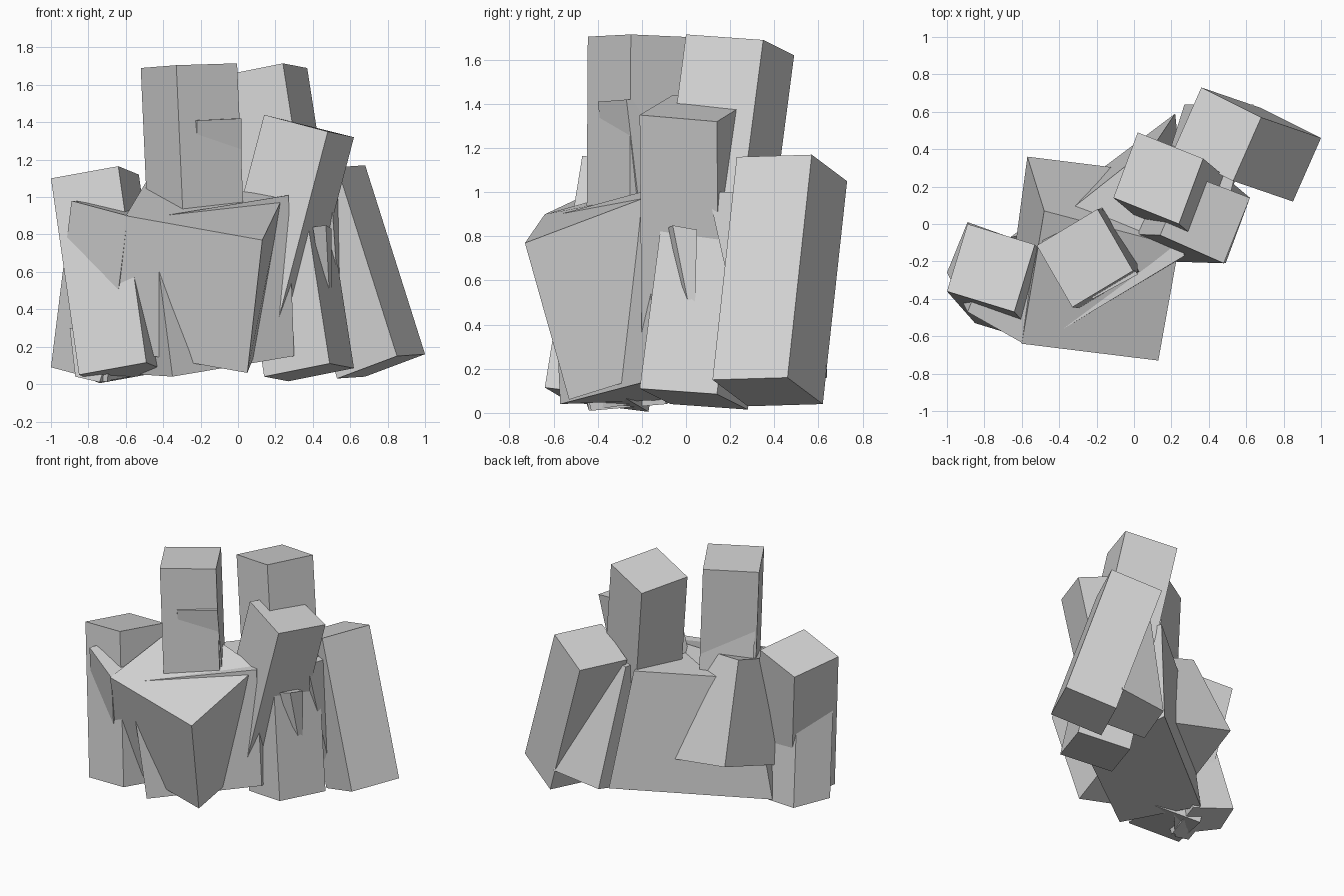
import bpy
import bmesh
from mathutils import Vector

stone = bpy.data.materials.new("grey stone")
stone.diffuse_color = (0.67, 0.67, 0.67, 1)


def block(name, top, shift=None, base=None):
    """Leaning stone block: three top corners make a parallelogram, or give all four.
    The base is the top moved by shift, or four corners of its own."""
    top = [Vector(p) for p in top]
    if len(top) == 3:
        top.append(top[0] + top[2] - top[1])
    low = [Vector(p) for p in base] if base else [p + Vector(shift) for p in top]
    bm = bmesh.new()
    t = [bm.verts.new(p) for p in top]
    b = [bm.verts.new(p) for p in low]
    bm.faces.new(t)
    bm.faces.new(b[::-1])
    for i in range(4):
        j = (i + 1) % 4
        bm.faces.new((t[j], t[i], b[i], b[j]))
    bmesh.ops.recalc_face_normals(bm, faces=bm.faces)
    mesh = bpy.data.meshes.new(name)
    bm.to_mesh(mesh)
    bm.free()
    mesh.materials.append(stone)
    obj = bpy.data.objects.new(name, mesh)
    bpy.context.collection.objects.link(obj)
    return obj


# Tall columns
block("tall_front_column", [(-.33, -.445, 1.705), (-.005, -.25, 1.715), (-.195, .08, 1.70)],
      (.07, -.01, -1.58))
block("tall_back_column", [(.24, 0, 1.715), (.37, .35, 1.69), (.02, .49, 1.62)],
      (.25, -.21, -1.605))

# Outer leaning columns
block("right_column", [(.53, .23, 1.16), (.68, .57, 1.17), (.36, .73, 1.05)],
      (.32, -.11, -1.01))
block("left_column", [(-1, -.36, 1.10), (-.64, -.47, 1.165), (-.53, -.11, 1.12)],
      (.15, -.17, -1.05))
block("tilted_column", [(.14, -.06, 1.44), (.48, -.21, 1.35), (.62, .14, 1.32), (.28, .27, 1.40)],
      (-.31, .01, -1.18))

# Broad central boulders
block("front_boulder", [(-.60, -.64, .90), (.13, -.73, .77), (.24, -.12, 1.0), (-.48, .07, 1.10)],
      base=[(-.68, -.45, .19), (.05, -.53, .06), (.15, .27, .31), (-.57, .36, .44)])
block("middle_boulder", [(-.46, -.61, .89), (.27, -.17, 1.01), (.12, .44, 1.0), (-.50, -.05, .92)],
      base=[(-.35, -.57, .04), (.30, -.15, .15), (.22, .59, .16), (-.66, -.07, .06)])

# Smaller stones wedged between the columns
block("left_wedge", [(-.89, -.47, .98), (-.59, -.64, .90), (-.50, -.30, .93), (-.78, -.20, .98)],
      (-.11, .21, -.89))
block("left_foot", [(-.90, -.40, .30), (-.65, -.50, .30), (-.55, -.25, .3)],
      base=[(-.87, -.45, .04), (-.74, -.44, .01), (-.57, -.25, .04), (-.80, -.20, .05)])
block("back_wedge", [(.50, .10, 1.0), (.55, .30, 1.0), (.20, .42, 1.0), (.15, .15, 1.0)],
      base=[(.56, .30, .12), (.64, .64, .20), (.27, .64, .16), (.20, .35, .10)])
block("upper_wedge", [(-.22, -.40, 1.41), (.02, -.27, 1.42), (-.17, .03, 1.43), (-.49, -.13, 1.40)],
      (0, .06, -.5))
block("small_shard", [(.40, -.08, .84), (.47, -.06, .85), (.50, .05, .83), (.42, .05, .83)],
      base=[(.46, .0, .45), (.49, .02, .45), (.50, .04, .45), (.46, .04, .45)])
